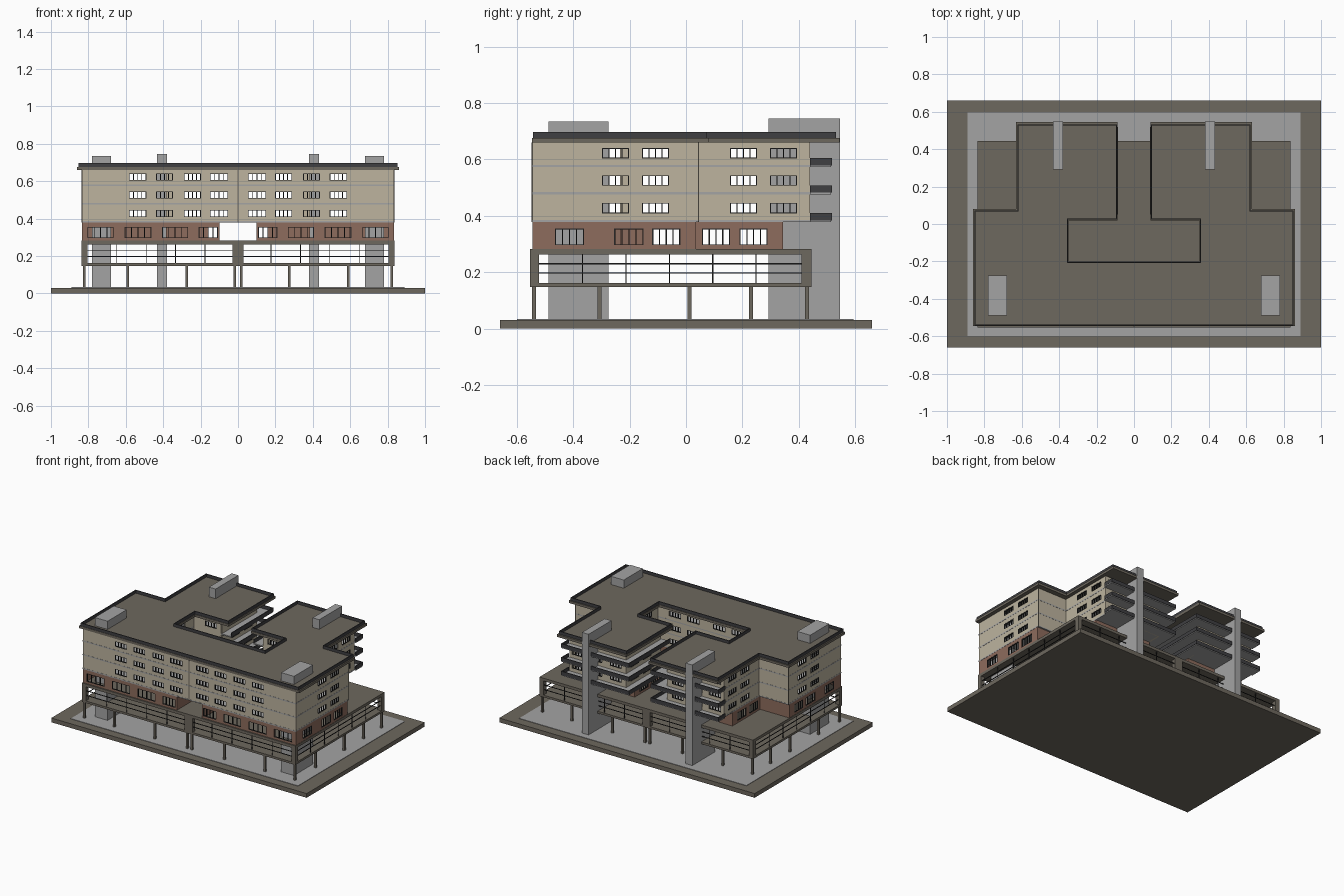
import bpy, bmesh

old = bpy.data.objects.get("Cube")
if old:
    bpy.data.objects.remove(old, do_unlink=True)


def material(name, rgb):
    m = bpy.data.materials.new(name)
    m.use_nodes = True
    m.diffuse_color = (*rgb, 1)
    bsdf = m.node_tree.nodes["Principled BSDF"]
    bsdf.inputs["Base Color"].default_value = (*rgb, 1)
    bsdf.inputs["Roughness"].default_value = 0.8
    return m


TAUPE = material("taupe concrete", (0.155, 0.138, 0.112))
BEIGE = material("beige render", (0.51, 0.455, 0.345))
BRICK = material("red brick", (0.27, 0.15, 0.11))
GREY = material("light grey", (0.37, 0.37, 0.37))
DARK = material("dark metal", (0.05, 0.05, 0.054))
FRAME = material("window frame black", (0.02, 0.02, 0.02))


def finish(name, bm, mat):
    """Turn a half model (x >= 0) into an object mirrored across x."""
    bmesh.ops.recalc_face_normals(bm, faces=bm.faces)
    me = bpy.data.meshes.new(name)
    bm.to_mesh(me)
    bm.free()
    me.materials.append(mat)
    ob = bpy.data.objects.new(name, me)
    bpy.context.collection.objects.link(ob)
    ob.modifiers.new("mirror", 'MIRROR').use_axis[0] = True


def boxes(name, mat, items):
    """One object from boxes given as (x0, x1, y0, y1, z0, z1)."""
    bm = bmesh.new()
    for x0, x1, y0, y1, z0, z1 in items:
        vs = bmesh.ops.create_cube(bm, size=1)["verts"]
        for v in vs:
            v.co.x = x1 if v.co.x > 0 else x0
            v.co.y = y1 if v.co.y > 0 else y0
            v.co.z = z1 if v.co.z > 0 else z0
    finish(name, bm, mat)


def slab(name, mat, outline, z0, z1):
    """Extruded floor plan."""
    bm = bmesh.new()
    face = bm.faces.new([bm.verts.new((x, y, z0)) for x, y in outline])
    top = bmesh.ops.extrude_face_region(bm, geom=[face])["geom"]
    for v in top:
        if isinstance(v, bmesh.types.BMVert):
            v.co.z = z1
    finish(name, bm, mat)


def span(axis, pos, a, b, z0, z1, t):
    """Box of thickness t running from a to b along an axis."""
    h = t / 2
    if axis == 'x':
        return (a, b, pos - h, pos + h, z0, z1)
    return (pos - h, pos + h, a, b, z0, z1)


def wall(solid, bars, axis, pos, a, b, z0, z1, wins, w0, w1, t=0.01):
    """Wall with real window openings, and frames with four panes."""
    wins = [w for w in wins if w[0] > a and w[1] < b]
    if not wins:
        solid.append(span(axis, pos, a, b, z0, z1, t))
        return
    solid.append(span(axis, pos, a, b, z0, w0, t))
    solid.append(span(axis, pos, a, b, w1, z1, t))
    edges = [a] + [e for w in wins for e in w] + [b]
    for p, q in zip(edges[::2], edges[1::2]):
        solid.append(span(axis, pos, p, q, w0, w1, t))
    for p, q in wins:
        for i in range(5):
            c = p + 0.002 + (q - p - 0.004) * i / 4
            bars.append(span(axis, pos, c - 0.002, c + 0.002, w0, w1, 0.008))
        for z in (w0, w1 - 0.003):
            bars.append(span(axis, pos, p, q, z, z + 0.003, 0.008))


def rail(path, z0, z1, t=0.006):
    """Thin axis-aligned parapet along a path."""
    out = []
    for (xa, ya), (xb, yb) in zip(path, path[1:]):
        if ya == yb:
            out.append(span('x', ya, max(0, min(xa, xb) - t / 2), max(xa, xb) + t / 2, z0, z1, t))
        else:
            out.append(span('y', xa, min(ya, yb), max(ya, yb), z0, z1, t))
    return out


# Ground
boxes("base_slab", TAUPE, [(0, 1, -0.66, 0.66, 0, 0.03)])
boxes("paving", GREY, [(0, 0.89, -0.6, 0.595, 0.03, 0.033)])

# Stilts under the raised podium
boxes("stilts", TAUPE, [(x - 0.007, x + 0.007, y - 0.007, y + 0.007, 0.03, 0.15)
                        for x in (0.018, 0.273, 0.59, 0.823)
                        for y in (-0.54, -0.307, 0.013, 0.23, 0.43)])

# Podium: two slabs, posts and open glazing bars
PX, PF, PB = 0.836, -0.553, 0.445
boxes("podium_frame", TAUPE, [
    (0, PX, PF, PB, 0.147, 0.162), (0, PX, PF, PB, 0.262, 0.282),
    (PX - 0.031, PX, PF, PF + 0.031, 0.16, 0.265),
    (PX - 0.031, PX, PB - 0.035, PB, 0.16, 0.265),
    (0, 0.03, PF, PF + 0.03, 0.16, 0.265),
    (0, 0.03, PB - 0.03, PB, 0.16, 0.265)])
bars = []
for z in (0.197, 0.23):
    bars += [span('x', y, 0.03, 0.81, z - 0.002, z + 0.002, 0.004) for y in (PF + 0.01, PB - 0.01)]
    bars.append(span('y', PX - 0.01, -0.53, 0.42, z - 0.002, z + 0.002, 0.004))
for i in range(1, 5):
    x = 0.02 + 0.157 * i
    bars += [span('x', y, x - 0.002, x + 0.002, 0.16, 0.265, 0.004) for y in (PF + 0.01, PB - 0.01)]
for i in range(5):
    y = -0.367 + 0.154 * i
    bars.append(span('y', PX - 0.01, y - 0.002, y + 0.002, 0.16, 0.265, 0.004))
boxes("podium_glazing_bars", FRAME, bars)

# Brick storey with an open passage through the middle
solid, bars = [], []
front = [(0.107, 0.211), (0.267, 0.406), (0.463, 0.606), (0.665, 0.805)]
side = [(-0.465, -0.362), (-0.255, -0.15), (-0.12, -0.02), (0.057, 0.156), (0.19, 0.29)]
for axis, pos, a, b, wins in (
        ('x', -0.54, 0.098, 0.834, front), ('y', 0.829, -0.545, 0.035, side),
        ('x', 0.03, 0.6, 0.834, []), ('y', 0.6, 0.03, 0.345, side),
        ('x', 0.34, 0.16, 0.6, front), ('y', 0.165, 0.05, 0.345, side),
        ('x', 0.05, 0.165, 0.38, front), ('y', 0.38, -0.23, 0.05, side),
        ('x', -0.23, 0.1, 0.38, front), ('y', 0.103, -0.54, -0.23, [])):
    wall(solid, bars, axis, pos, a, b, 0.28, 0.378, wins, 0.296, 0.355)
boxes("brick_walls", BRICK, solid)
boxes("brick_storey_window_frames", FRAME, bars)

# Three rendered storeys, with balconies on the rear wings
plan = [(0, -0.546), (0.835, -0.546), (0.835, 0.046), (0.606, 0.046), (0.606, 0.44),
        (0.615, 0.44), (0.615, 0.515), (0.088, 0.515), (0.088, 0.046), (0.375, 0.046),
        (0.375, -0.225), (0, -0.225)]
front = [(0.053, 0.15), (0.198, 0.289), (0.348, 0.438), (0.49, 0.583)]
side = [(-0.298, -0.202), (-0.156, -0.06), (0.156, 0.252), (0.298, 0.394)]
solid, bars, rails = [], [], []
for n, f in enumerate((0.378, 0.476, 0.573)):
    top = f + 0.098 if n < 2 else 0.662
    slab(f"floor_slab_{n + 1}", GREY, plan, f, f + 0.008)
    for axis, pos, a, b, wins in (
            ('x', -0.54, 0, 0.834, front), ('y', 0.829, -0.545, 0.045, side),
            ('x', 0.04, 0.6, 0.834, []), ('y', 0.6, 0.04, 0.44, side),
            ('x', 0.435, 0.165, 0.605, front), ('y', 0.165, 0.05, 0.44, side),
            ('x', 0.05, 0.165, 0.38, front), ('y', 0.38, -0.23, 0.05, side),
            ('x', -0.23, 0, 0.38, front)):
        wall(solid, bars, axis, pos, a, b, f, top, wins, f + 0.031, f + 0.068)
    rails += rail([(0.613, 0.44), (0.613, 0.515), (0.088, 0.515), (0.088, 0.05)], f + 0.006, f + 0.032)
boxes("rendered_walls", BEIGE, solid)
boxes("upper_window_frames", FRAME, bars)
boxes("balcony_parapets", DARK, rails)

# Joints where the building sections meet
boxes("wall_joints", TAUPE, [(0, 0.003, -0.548, -0.54, 0.378, 0.66),
                             (0.83, 0.836, 0.043, 0.047, 0.378, 0.66)])

# Flat roof with a T-shaped opening over the courtyard
roof = [(0, -0.546), (0.862, -0.546), (0.862, 0.08), (0.63, 0.08), (0.63, 0.545),
        (0.088, 0.545), (0.088, 0.02), (0.35, 0.02), (0.35, -0.2), (0, -0.2)]
slab("roof_slab", TAUPE, roof, 0.66, 0.677)
edge = [(0, -0.541), (0.85, -0.541), (0.85, 0.07), (0.62, 0.07), (0.62, 0.53),
        (0.094, 0.53), (0.094, 0.026), (0.356, 0.026), (0.356, -0.206), (0, -0.206)]
boxes("roof_parapet", DARK, rail(edge, 0.677, 0.698))

# Service towers
boxes("service_towers", GREY, [(0.68, 0.78, -0.488, -0.275, 0.03, 0.735),
                               (0.38, 0.432, 0.292, 0.547, 0.03, 0.745)])
